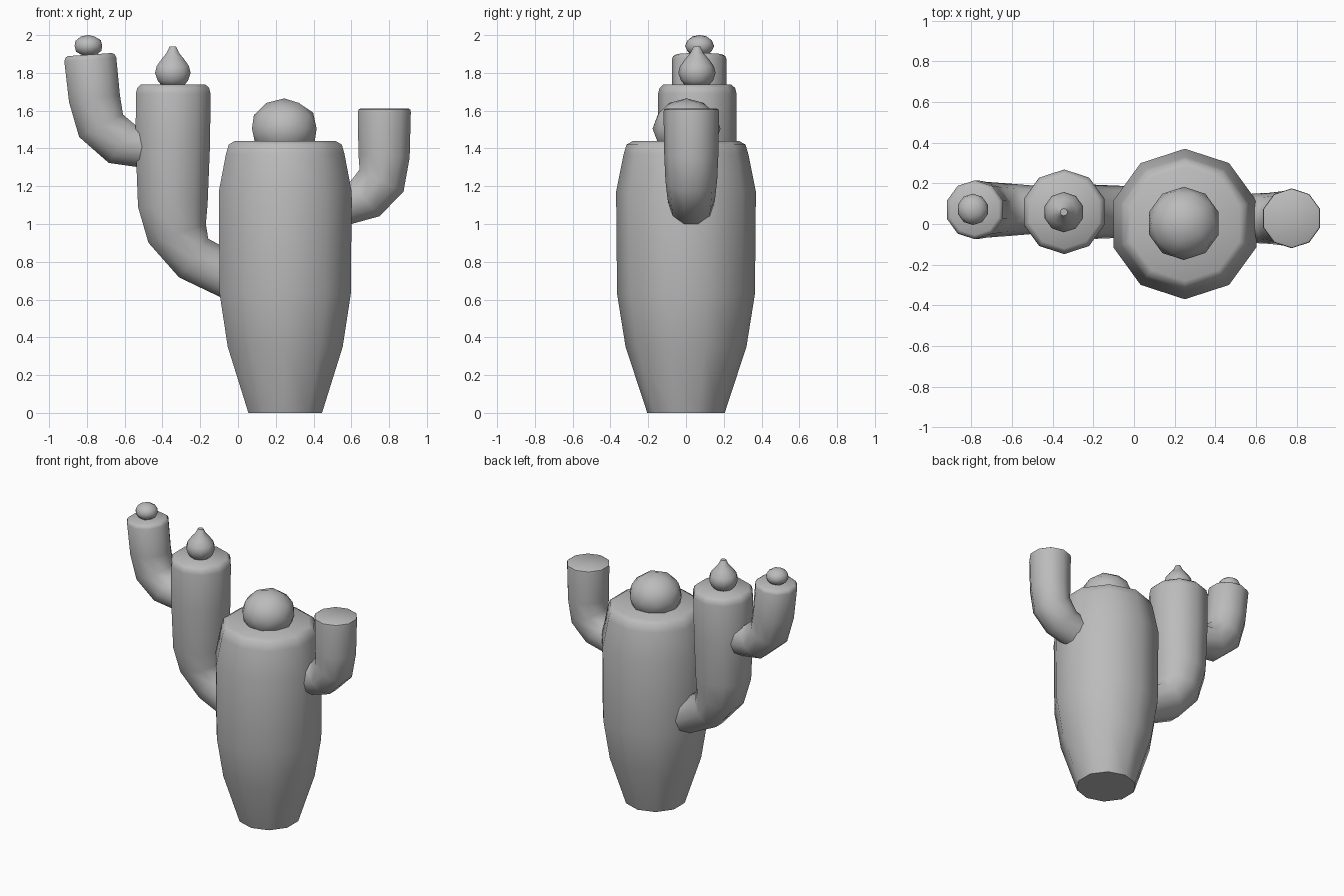
import bpy, bmesh, math
from mathutils import Vector, Matrix

cube = bpy.data.objects.get("Cube")
if cube:
    bpy.data.objects.remove(cube, do_unlink=True)

SIDES = 10
grey = bpy.data.materials.new("plain_grey")
grey.use_nodes = True
grey.diffuse_color = (0.5, 0.5, 0.5, 1)
grey.node_tree.nodes["Principled BSDF"].inputs["Base Color"].default_value = (0.5, 0.5, 0.5, 1)


def finish(name, bm, angle):
    bmesh.ops.recalc_face_normals(bm, faces=bm.faces)
    mesh = bpy.data.meshes.new(name)
    bm.to_mesh(mesh)
    bm.free()
    mesh.materials.append(grey)
    obj = bpy.data.objects.new(name, mesh)
    bpy.context.collection.objects.link(obj)
    bpy.ops.object.select_all(action='DESELECT')
    obj.select_set(True)
    bpy.context.view_layer.objects.active = obj
    bpy.ops.object.shade_smooth_by_angle(angle=math.radians(angle))
    return obj


def tube(name, y, sections, angle=50):
    """Skin ten-sided rings; each section is (x, z, radius, heading in degrees)."""
    bm = bmesh.new()
    rings = []
    for x, z, radius, heading in sections:
        h = math.radians(heading)
        across = Vector((math.sin(h), 0, -math.cos(h)))
        ring = []
        for i in range(SIDES):
            a = math.tau * i / SIDES
            p = Vector((x, y, z)) + radius * (across * math.sin(a) + Vector((0, math.cos(a), 0)))
            ring.append(bm.verts.new(p))
        rings.append(ring)
    for low, high in zip(rings, rings[1:]):
        for i in range(SIDES):
            j = (i + 1) % SIDES
            bm.faces.new((low[i], low[j], high[j], high[i]))
    bm.faces.new(rings[0])
    bm.faces.new(rings[-1])
    return finish(name, bm, angle)


def upright(name, x, y, profile, angle=50):
    return tube(name, y, [(x, z, r, 90) for r, z in profile], angle)


def dome(name, centre, radius, height):
    bm = bmesh.new()
    bmesh.ops.create_icosphere(bm, subdivisions=2, radius=1)
    bm.transform(Matrix.Translation(centre) @ Matrix.Diagonal((radius, radius, height, 1))
                 @ Matrix.Rotation(math.pi, 4, 'Z'))
    return finish(name, bm, 60)


# Trunk
upright("trunk", 0.25, 0, [(0.205, 0), (0.32, 0.35), (0.365, 0.63), (0.37, 1.17),
                           (0.33, 1.37), (0.315, 1.42), (0.28, 1.44)], 70)
dome("trunk_bud", (0.245, 0.003, 1.505), 0.18, 0.16)

# Large arm on the right side
tube("large_arm", 0.06, [(0.0, 0.70, 0.125, 155), (-0.235, 0.82, 0.135, 143),
                         (-0.322, 0.95, 0.168, 108), (-0.345, 1.10, 0.194, 93),
                         (-0.345, 1.42, 0.207, 90), (-0.343, 1.69, 0.208, 90),
                         (-0.343, 1.72, 0.2, 90), (-0.343, 1.738, 0.18, 90)], 70)
upright("pointed_bud", -0.345, 0.058, [(0.06, 1.73), (0.085, 1.76), (0.099, 1.80), (0.09, 1.835),
                                       (0.065, 1.87), (0.035, 1.905), (0.018, 1.94)], 60)

# Small arm growing from the large arm
tube("small_arm", 0.07, [(-0.45, 1.40, 0.115, 175), (-0.614, 1.424, 0.129, 145),
                         (-0.725, 1.52, 0.137, 117), (-0.76, 1.665, 0.143, 98),
                         (-0.782, 1.872, 0.145, 94), (-0.783, 1.888, 0.138, 94),
                         (-0.784, 1.897, 0.125, 94)], 70)
dome("small_arm_bud", (-0.792, 0.072, 1.943), 0.077, 0.058)

# Left arm
tube("left_arm", 0.028, [(0.48, 1.08, 0.115, 12), (0.672, 1.133, 0.126, 40),
                         (0.76, 1.23, 0.137, 63), (0.773, 1.36, 0.143, 86),
                         (0.775, 1.59, 0.147, 90), (0.775, 1.605, 0.145, 90),
                         (0.775, 1.611, 0.135, 90)], 40)
